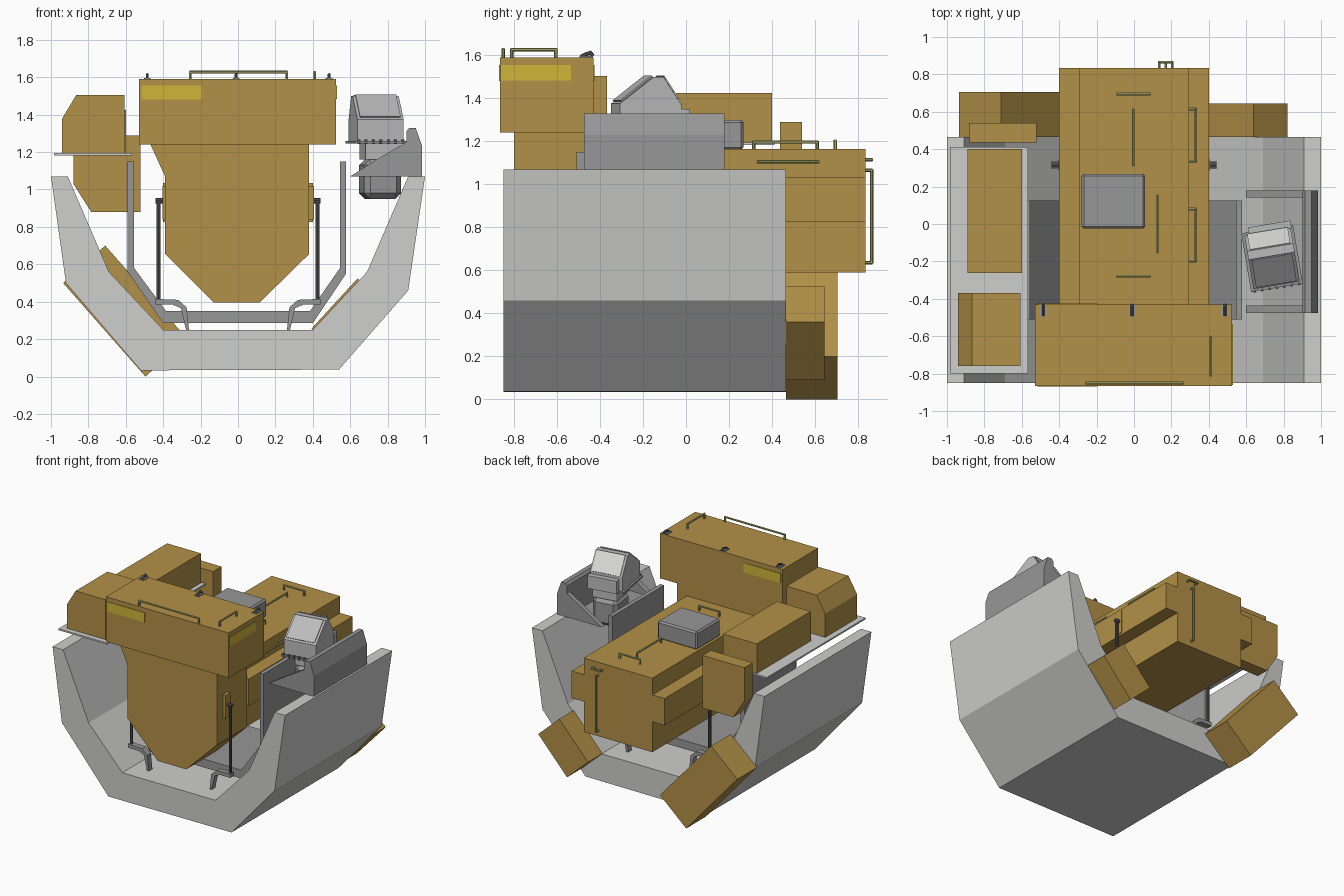
import bpy, bmesh, math
from mathutils import Vector, Matrix


def mat(name, r, g, b):
    m = bpy.data.materials.new(name)
    m.diffuse_color = (r, g, b, 1)
    return m


ORANGE = mat("ochre_paint", 0.45, 0.285, 0.065)
YELLOW = mat("yellow_label", 0.62, 0.46, 0.04)
LIGHT = mat("light_grey", 0.62, 0.62, 0.61)
GREY = mat("mid_grey", 0.31, 0.31, 0.31)
HEAD = mat("head_grey", 0.50, 0.50, 0.50)
PALE = mat("pale_panel", 0.72, 0.72, 0.70)
OLIVE = mat("olive_handle", 0.40, 0.40, 0.14)
DARK = mat("dark_metal", 0.10, 0.10, 0.11)


def finish(name, bm, m):
    bmesh.ops.recalc_face_normals(bm, faces=bm.faces)
    me = bpy.data.meshes.new(name)
    bm.to_mesh(me)
    bm.free()
    me.materials.append(m)
    ob = bpy.data.objects.new(name, me)
    bpy.context.collection.objects.link(ob)
    return ob


def box(name, lo, hi, m, bevel=0):
    """Box from its low and high corners."""
    bm = bmesh.new()
    lo, hi = Vector(lo), Vector(hi)
    bmesh.ops.create_cube(bm, size=1, matrix=Matrix.Translation((lo + hi) / 2)
                          @ Matrix.Diagonal((*(hi - lo), 1)))
    ob = finish(name, bm, m)
    if bevel:
        mod = ob.modifiers.new("bevel", "BEVEL")
        mod.width, mod.segments = bevel, 1
    return ob


def prism(name, pts, a, b, m, axis="y"):
    """Extrude a profile: (x, z) along y, or (y, z) along x."""
    bm = bmesh.new()
    co = (lambda p, t: (p[0], t, p[1])) if axis == "y" else (lambda p, t: (t, p[0], p[1]))
    f = bm.faces.new([bm.verts.new(co(p, a)) for p in pts])
    ext = bmesh.ops.extrude_face_region(bm, geom=[f])
    d = (0, b - a, 0) if axis == "y" else (b - a, 0, 0)
    bmesh.ops.translate(bm, vec=d, verts=[v for v in ext["geom"] if isinstance(v, bmesh.types.BMVert)])
    return finish(name, bm, m)


def rod(name, path, r, m, sides=6):
    """Straight tubes along the points of a path."""
    bm = bmesh.new()
    for p, q in zip(path, path[1:]):
        p, q = Vector(p), Vector(q)
        d = q - p
        M = Matrix.Translation((p + q) / 2) @ d.to_track_quat("Z", "Y").to_matrix().to_4x4()
        bmesh.ops.create_cone(bm, cap_ends=True, segments=sides, radius1=r, radius2=r,
                              depth=d.length + r, matrix=M)
    return finish(name, bm, m)


def handle(name, a, b, off):
    a, b, off = Vector(a), Vector(b), Vector(off)
    rod(name, [a, a + off, b + off, b], 0.008, OLIVE)


# Outer cradle trough
prism("outer_cradle", [(-1, 1.07), (-0.92, 0.5), (-0.52, 0.033), (0.54, 0.037), (0.91, 0.46),
                       (1, 1.07), (0.91, 1.07), (0.69, 0.56), (0.4, 0.25), (-0.4, 0.25),
                       (-0.69, 0.56), (-0.91, 1.07)], -0.85, 0.465, LIGHT)

# Inner frame
prism("inner_frame", [(-0.59, 1.15), (-0.59, 0.56), (-0.4, 0.285), (0.4, 0.285), (0.578, 0.55),
                      (0.578, 1.15), (0.545, 1.15), (0.545, 0.58), (0.385, 0.35), (-0.385, 0.35),
                      (-0.555, 0.58), (-0.555, 1.15)], -0.51, 0.125, GREY)

# Main ochre body
box("front_block", (-0.53, -0.865, 1.24), (0.525, -0.43, 1.59), ORANGE)
prism("front_column", [(-0.47, 1.245), (-0.39, 1.07), (-0.39, 0.655), (-0.13, 0.395),
                       (0.115, 0.395), (0.38, 0.655), (0.38, 1.245)], -0.8, -0.43, ORANGE)
box("long_body", (-0.295, -0.44, 0.59), (0.295, 0.835, 1.165), ORANGE)
box("body_ledge", (-0.4, -0.44, 0.825), (0.4, 0.834, 1.035), ORANGE)
box("top_grey_box", (-0.28, -0.025, 1.16), (0.06, 0.268, 1.30), GREY, 0.012)

# Yellow label plates on the front block
box("label_front", (-0.515, -0.869, 1.48), (-0.195, -0.864, 1.555), YELLOW)
box("label_right", (0.524, -0.86, 1.483), (0.529, -0.535, 1.555), YELLOW)
box("label_back", (-0.515, -0.431, 1.48), (-0.195, -0.426, 1.555), YELLOW)

# Left shelf and its boxes
box("left_shelf", (-0.985, -0.80, 1.183), (-0.567, 0.412, 1.195), LIGHT)
prism("left_front_box", [(-0.94, 1.195), (-0.94, 1.38), (-0.865, 1.505), (-0.607, 1.505),
                         (-0.607, 1.195)], -0.76, -0.368, ORANGE)
box("left_long_box", (-0.89, -0.262, 1.195), (-0.6, 0.4, 1.425), ORANGE)
prism("left_rear_box", [(-0.88, 1.29), (-0.88, 1.03), (-0.785, 0.88), (-0.52, 0.88),
                        (-0.52, 1.29)], 0.437, 0.54, ORANGE)

# Tilted boxes at the back of the cradle
prism("tilted_box_left", [(-0.71, 0.70), (-0.935, 0.5), (-0.495, 0.0), (-0.27, 0.2)], 0.465, 0.705, ORANGE)
prism("tilted_box_right", [(0.64, 0.525), (0.82, 0.36), (0.572, 0.09), (0.392, 0.255)], 0.465, 0.645, ORANGE)

# Grab handles
handle("block_handle_front", (-0.255, -0.85, 1.59), (0.26, -0.85, 1.59), (0, 0, 0.037))
handle("block_handle_right", (0.41, -0.81, 1.59), (0.41, -0.605, 1.59), (0, 0, 0.037))
for y in (0.695, -0.28):
    handle("body_cross_handle", (-0.09, y, 1.165), (0.083, y, 1.165), (0, 0, 0.037))
handle("body_long_handle_rear", (-0.005, 0.315, 1.165), (-0.005, 0.61, 1.165), (0, 0, 0.032))
handle("body_long_handle_front", (0.125, -0.15, 1.165), (0.125, 0.15, 1.165), (0, 0, 0.032))
for y in (0.335, -0.2):
    handle("side_handle", (0.295, y, 1.105), (0.295, y + 0.28, 1.105), (0.035, 0, 0))
handle("back_handle_small", (0.135, 0.835, 1.115), (0.205, 0.835, 1.115), (0, 0.029, 0))
handle("back_handle_tall", (0.17, 0.835, 0.635), (0.17, 0.835, 1.065), (0, 0.029, 0))

# Lifting eyes on the front block
for x in (-0.485, -0.01, 0.487):
    box("eye_plate", (x - 0.018, -0.495, 1.588), (x + 0.018, -0.432, 1.597), GREY)
    rod("eye_ring", [(x, -0.485, 1.595), (x, -0.465, 1.605), (x, -0.445, 1.612), (x, -0.435, 1.60)],
        0.009, DARK)

# Support struts with feet
for s in (-1, 1):
    for y in (-0.70, 0.315):
        x = s * 0.425
        rod("strut_rod", [(x, y, 0.41), (x, y, 0.94)], 0.011, DARK, 8)
        rod("strut_top_pin", [(s * 0.375, y, 0.94), (s * 0.435, y, 0.94)], 0.014, DARK, 8)
        box("strut_mount", (min(s * 0.37, s * 0.405), y - 0.03, 0.84),
            (max(s * 0.37, s * 0.405), y + 0.03, 1.02), ORANGE)
        prism("strut_foot", [(s * 0.44, 0.415), (s * 0.32, 0.41), (s * 0.275, 0.37), (s * 0.262, 0.25),
                             (s * 0.278, 0.25), (s * 0.305, 0.365), (s * 0.35, 0.385), (s * 0.44, 0.385)],
              y - 0.022, y + 0.022, GREY)

# Right bracket: two cheeks and an outer wall
cheek = [(0.6, 1.07), (0.75, 1.165), (0.91, 1.26), (0.985, 1.23), (0.985, 1.07)]
prism("bracket_cheek_front", cheek, -0.475, -0.435, GREY)
prism("bracket_cheek_back", cheek, 0.143, 0.178, GREY)
prism("bracket_wall", [(0.90, 1.07), (0.90, 1.31), (0.915, 1.33), (0.95, 1.33), (0.985, 1.23),
                       (0.985, 1.07)], -0.475, 0.178, GREY)

# Swivelling sensor head, built about its own centre then turned
pivot = Vector((0.735, -0.165, 0))
parts = [
    prism("head_wedge", [(-0.165, 1.25), (-0.165, 1.375), (-0.005, 1.50), (0.04, 1.50),
                         (0.125, 1.37), (0.125, 1.25)], -0.125, 0.125, HEAD, "x"),
    prism("head_back_panel", [(0.042, 1.503), (0.047, 1.506), (0.132, 1.376), (0.127, 1.372)],
          -0.11, 0.11, PALE, "x"),
    prism("head_front_panel", [(-0.155, 1.386), (-0.16, 1.391), (-0.012, 1.507), (-0.008, 1.501)],
          -0.11, 0.11, HEAD, "x"),
    box("head_rim", (-0.14, -0.178, 1.245), (0.14, 0.14, 1.26), GREY),
    box("head_side_pod", (-0.10, 0.12, 1.25), (0.13, 0.165, 1.35), HEAD),
    box("head_neck", (-0.07, -0.10, 1.16), (0.12, 0.10, 1.25), HEAD),
    box("head_lower_body", (-0.075, -0.11, 0.95), (0.125, 0.11, 1.16), GREY, 0.03),
]
for i in range(7):  # bolts along the rim
    x = -0.12 + 0.04 * i
    parts.append(box("rim_bolt", (x - 0.007, -0.184, 1.243), (x + 0.007, -0.17, 1.268), DARK))
turn = Matrix.Translation(pivot) @ Matrix.Rotation(math.radians(9.5), 4, "Z")
for ob in parts:
    ob.matrix_world = turn
